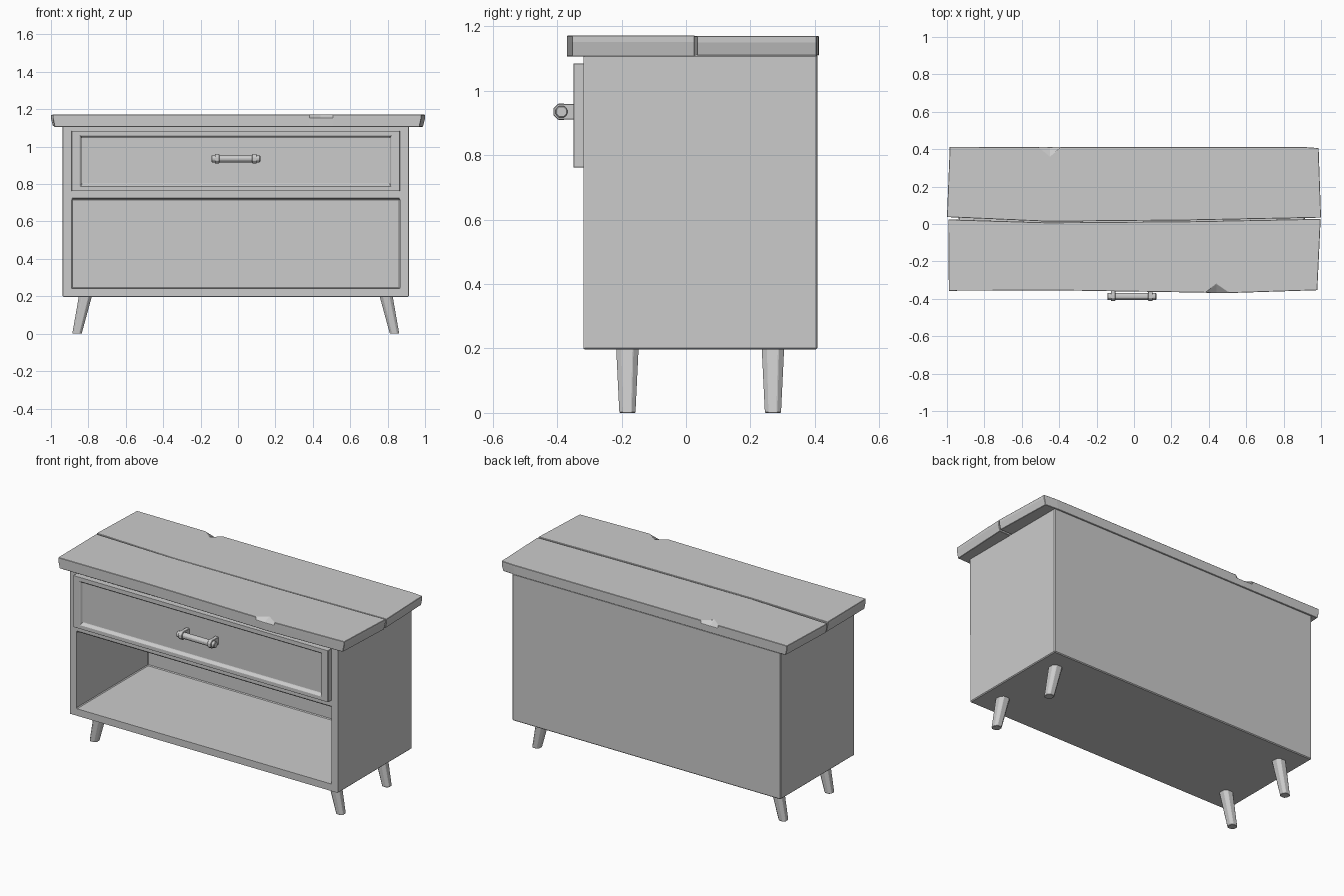
import bpy, bmesh, math

if "Cube" in bpy.data.objects:
    bpy.data.objects.remove(bpy.data.objects["Cube"])

CX = -0.012  # the cabinet sits slightly left of the table top's centre


def loft(name, rings, bevel=0.0):
    """Closed solid skinned through rings of equal point count."""
    bm = bmesh.new()
    vs = [[bm.verts.new(p) for p in r] for r in rings]
    n = len(rings[0])
    for a, b in zip(vs, vs[1:]):
        for i in range(n):
            j = (i + 1) % n
            bm.faces.new((a[i], a[j], b[j], b[i]))
    bm.faces.new(vs[0][::-1])
    bm.faces.new(vs[-1])
    bmesh.ops.recalc_face_normals(bm, faces=bm.faces)
    me = bpy.data.meshes.new(name)
    bm.to_mesh(me)
    bm.free()
    ob = bpy.data.objects.new(name, me)
    bpy.context.collection.objects.link(ob)
    if bevel:
        m = ob.modifiers.new("bevel", 'BEVEL')
        m.width = bevel
        m.segments = 1
        m.limit_method = 'ANGLE'
    return ob


def rect(y, hw, z0, z1, cx=CX):
    return [(cx - hw, y, z0), (cx + hw, y, z0), (cx + hw, y, z1), (cx - hw, y, z1)]


def oct_x(x, r, y, z):
    return [(x, y + r * math.cos(a), z + r * math.sin(a))
            for a in (math.pi / 8 + k * math.pi / 4 for k in range(8))]


def oct_z(cx, cy, z, r):
    c = 0.5 * r
    return [(cx + x, cy + y, z) for x, y in
            ((r, -c), (r, c), (c, r), (-c, r), (-r, c), (-r, -c), (-c, -r), (c, -r))]


# Cabinet shell with open shelf
loft("cabinet", [rect(0.408, 0.925, 0.197, 1.112), rect(-0.318, 0.925, 0.197, 1.112),
                 rect(-0.318, 0.878, 0.243, 0.72), rect(0.385, 0.878, 0.243, 0.72)], 0.005)

# Drawer front with recessed panel
loft("drawer_front", [rect(-0.31, 0.878, 0.762, 1.085), rect(-0.35, 0.878, 0.762, 1.085),
                      rect(-0.35, 0.832, 0.787, 1.058), rect(-0.334, 0.824, 0.80, 1.048)], 0.002)

# Handle: bar, collars and posts
HY, HZ = -0.387, 0.935
loft("handle_bar", [oct_x(CX + s * 0.131, 0.02, HY, HZ) for s in (-1, 1)], 0.003)
for s, side in ((-1, "left"), (1, "right")):
    x = CX + s * 0.1
    loft(f"handle_collar_{side}", [oct_x(x + d, 0.027, HY, HZ) for d in (-0.012, 0.012)], 0.002)
    loft(f"handle_post_{side}", [rect(y, 0.012, HZ - 0.024, HZ + 0.024, x)
                                 for y in (-0.33, HY)], 0.002)

# Splayed, tapered legs
for s, side in ((-1, "left"), (1, "right")):
    for y, end in ((-0.182, "front"), (0.27, "back")):
        loft(f"{end}_leg_{side}", [oct_z(CX + s * 0.849, y, 0.0, 0.025),
                                   oct_z(CX + s * 0.803, y, 0.205, 0.035)], 0.002)


# Rough table-top planks: (x, y) outline, one chipped point on the outer edge
def plank(name, outline, chip, depth, z0, z1):
    bottom = [(x * 0.99, y, z0) for x, y in outline]
    middle = [(x, y, z1 - 0.02) for x, y in outline]
    top = [(x, y + (depth if i == chip else 0), z1) for i, (x, y) in enumerate(outline)]
    loft(name, [bottom, middle, top], 0.002)


plank("top_plank_front",
      [(-0.993, 0.024), (-0.99, -0.357), (-0.4, -0.355), (0.38, -0.367), (0.44, -0.37),
       (0.51, -0.369), (0.98, -0.354), (0.998, 0.027), (0.3, 0.014), (-0.46, 0.008)],
      4, 0.05, 1.106, 1.172)
plank("top_plank_back",
      [(-1.0, 0.037), (-0.46, 0.013), (0.3, 0.02), (1.0, 0.034), (0.987, 0.406),
       (0.9, 0.412), (-0.39, 0.411), (-0.45, 0.412), (-0.51, 0.411), (-0.985, 0.413)],
      7, -0.05, 1.11, 1.17)
